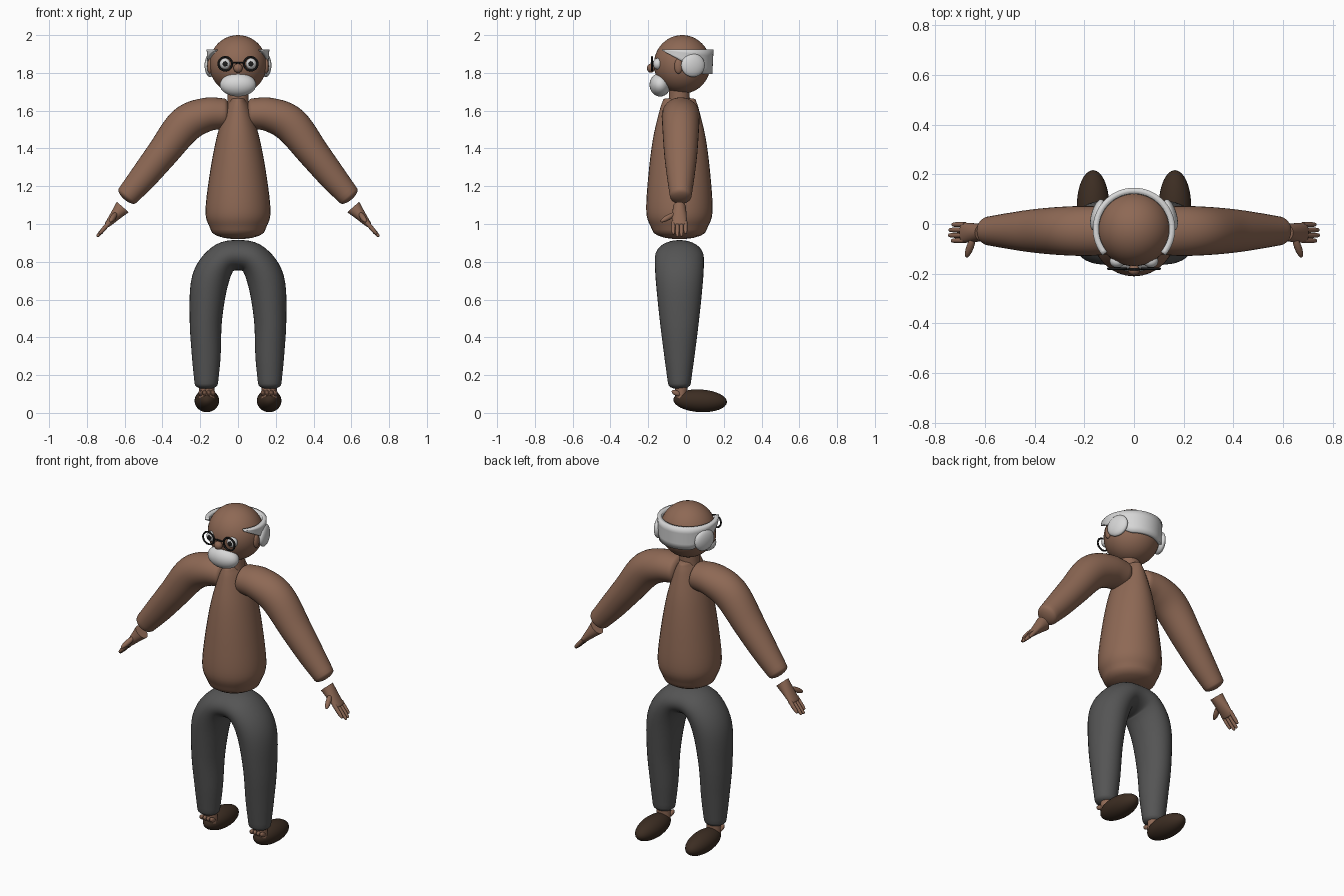
import bpy, bmesh, math
from mathutils import Vector, Matrix

cube = bpy.data.objects.get("Cube")
if cube:
    bpy.data.objects.remove(cube, do_unlink=True)


def material(name, color):
    m = bpy.data.materials.new(name)
    m.use_nodes = True
    m.diffuse_color = (*color, 1)
    bsdf = m.node_tree.nodes["Principled BSDF"]
    bsdf.inputs["Base Color"].default_value = (*color, 1)
    bsdf.inputs["Roughness"].default_value = 0.6
    return m


SKIN = material("brown skin", (0.27, 0.14, 0.09))
GREY = material("charcoal cloth", (0.09, 0.09, 0.09))
LEATHER = material("dark brown leather", (0.045, 0.026, 0.016))
WHITE = material("white hair", (0.68, 0.68, 0.68))
BLACK = material("black", (0.012, 0.012, 0.012))
SIDES = (("left", 1), ("right", -1))


def finish(name, bm, mat, angle=50):
    bmesh.ops.recalc_face_normals(bm, faces=bm.faces)
    mesh = bpy.data.meshes.new(name)
    bm.to_mesh(mesh)
    bm.free()
    mesh.materials.append(mat)
    ob = bpy.data.objects.new(name, mesh)
    bpy.context.collection.objects.link(ob)
    bpy.ops.object.select_all(action="DESELECT")
    ob.select_set(True)
    bpy.context.view_layer.objects.active = ob
    bpy.ops.object.shade_smooth_by_angle(angle=math.radians(angle))
    return ob


def ball(name, loc, radii, mat, rot=None, seg=32):
    bm = bmesh.new()
    turn = rot or Matrix.Identity(4)
    m = Matrix.Translation(loc) @ turn @ Matrix.Diagonal((*radii, 1))
    bmesh.ops.create_uvsphere(bm, u_segments=seg, v_segments=seg // 2, radius=1, matrix=m)
    return finish(name, bm, mat)


def spline(pts, steps):
    """Catmull-Rom interpolation of equally sized tuples."""
    p = [Vector(q) for q in pts]
    p = [p[0] * 2 - p[1]] + p + [p[-1] * 2 - p[-2]]
    out = []
    for a, b, c, d in zip(p, p[1:], p[2:], p[3:]):
        for k in range(steps):
            t = k / steps
            out.append(0.5 * (2 * b + (c - a) * t + (2 * a - 5 * b + 4 * c - d) * t * t
                              + (3 * b - a - 3 * c + d) * t ** 3))
    return out + [p[-2]]


def tube(name, stations, mat, caps=(0.5, 0.5), y=-0.035, seg=32, steps=6):
    """Loft through (x, z, in-plane radius, y radius) with rounded ends."""
    st = spline(stations, steps)
    rings = []
    for i, s in enumerate(st):
        d = st[min(i + 1, len(st) - 1)] - st[max(i - 1, 0)]
        t = Vector((d[0], 0, d[1])).normalized()
        rings.append((Vector((s[0], y, s[1])), t, s[2], s[3]))

    def cap(ring, sign, depth):
        c, t, ru, rv = ring
        angles = [math.radians(a) for a in (20, 40, 60, 80)]
        return [(c + t * sign * depth * min(ru, rv) * math.sin(a), t,
                 ru * math.cos(a), rv * math.cos(a)) for a in angles]

    if caps[0]:
        rings = cap(rings[0], -1, caps[0])[::-1] + rings
    if caps[1]:
        rings += cap(rings[-1], 1, caps[1])
    bm = bmesh.new()
    loops = []
    for c, t, ru, rv in rings:
        u = Vector((t.z, 0, -t.x))
        loops.append([bm.verts.new(c + u * ru * math.cos(a) + Vector((0, rv * math.sin(a), 0)))
                      for a in (2 * math.pi * k / seg for k in range(seg))])
    for a, b in zip(loops, loops[1:]):
        for k in range(seg):
            j = (k + 1) % seg
            bm.faces.new((a[k], a[j], b[j], b[k]))
    bm.faces.new(loops[0])
    bm.faces.new(loops[-1])
    return finish(name, bm, mat)


def ring(name, loc, major, minor, mat):
    bpy.ops.mesh.primitive_torus_add(location=loc, rotation=(math.pi / 2, 0, 0), major_radius=major,
                                     minor_radius=minor, major_segments=32, minor_segments=8)
    ob = bpy.context.object
    ob.name = name
    ob.data.materials.append(mat)
    bpy.ops.object.shade_smooth()


# Torso and neck
tube("torso", [(0, 0.97, 0.145, 0.145), (0, 1.06, 0.172, 0.175), (0, 1.25, 0.152, 0.165),
               (0, 1.45, 0.115, 0.14), (0, 1.6, 0.07, 0.105), (0, 1.66, 0.04, 0.085)],
     SKIN, (0.35, 0.2))
tube("neck", [(0, 1.6, 0.06, 0.058), (0, 1.66, 0.056, 0.055), (0, 1.73, 0.056, 0.055)], SKIN, (0, 0))

# Trousers: one arched tube from cuff to cuff
leg = [(0.168, 0.155, 0.062, 0.06), (0.168, 0.3, 0.076, 0.08), (0.17, 0.5, 0.086, 0.105),
       (0.148, 0.7, 0.098, 0.125), (0.085, 0.81, 0.086, 0.13)]
mirrored = [(-x, z, a, b) for x, z, a, b in leg]
tube("trousers", leg + [(0, 0.835, 0.08, 0.125)] + mirrored[::-1], GREY, (0.5, 0.5))

for side, s in SIDES:
    # Arm
    arm = [(0.07, 1.585, 0.08, 0.09), (0.17, 1.578, 0.09, 0.1), (0.28, 1.525, 0.097, 0.098),
           (0.4, 1.375, 0.084, 0.088), (0.5, 1.25, 0.073, 0.073), (0.585, 1.15, 0.06, 0.058)]
    tube(side + "_arm", [(s * x, z, a, b) for x, z, a, b in arm], SKIN, (0.35, 0.45), y=-0.028)

    # Hand: palm, four fingers and a thumb
    palm = [(0.61, 1.09, 0.042, 0.034), (0.645, 1.05, 0.03, 0.038), (0.69, 0.998, 0.016, 0.041)]
    tube(side + "_palm", [(s * x, z, a, b) for x, z, a, b in palm], SKIN, (0, 0.6), seg=24)
    for i, length in enumerate((0.055, 0.068, 0.066, 0.052)):
        finger = [(0.68, 1.01, 0.012, 0.0105), (0.68 + 0.65 * length, 1.01 - 0.76 * length, 0.011, 0.01),
                  (0.682 + 0.88 * length, 1.008 - 1.02 * length, 0.008, 0.008)]
        tube(f"{side}_finger_{i + 1}", [(s * x, z, a, b) for x, z, a, b in finger], SKIN,
             (0, 0.9), y=-0.067 + 0.0215 * i, seg=12, steps=3)
    aim = Vector((s * 0.03, -0.08, -0.045)).to_track_quat("Z", "Y").to_matrix().to_4x4()
    ball(side + "_thumb", (s * 0.66, -0.092, 1.036), (0.015, 0.015, 0.052), SKIN, aim, 16)

    # Shoe, ankle and toes
    ball(side + "_shoe", (s * 0.165, 0.075, 0.064), (0.065, 0.142, 0.06), LEATHER,
         Matrix.Rotation(math.radians(-3), 4, "X"))
    tube(side + "_ankle", [(s * 0.165, 0.07, 0.042, 0.03), (s * 0.165, 0.15, 0.04, 0.035)],
         SKIN, (0, 0), y=-0.025, seg=20)
    for i in range(4):
        ball(f"{side}_toe_{i + 1}", (s * (0.132 + 0.022 * i), -0.052, 0.105), (0.012, 0.026, 0.014),
             SKIN, Matrix.Rotation(math.radians(-25), 4, "X"), 12)

# Head, nose and beard
ball("head", (0, -0.02, 1.845), (0.152, 0.15, 0.155), SKIN, seg=48)
ball("nose", (0, -0.186, 1.825), (0.024, 0.021, 0.024), SKIN, seg=24)
ball("beard", (0, -0.137, 1.737), (0.096, 0.056, 0.062), WHITE)

# Hair band around the back of the head, its lower edge rising to points at the front
bm = bmesh.new()
columns = []
for k in range(49):
    a = math.radians(-40 + 260 * k / 48)
    low = 0.005 + 0.125 * min(1, (math.sin(a) + math.sin(math.radians(40))) / 1.4)
    column = []
    for j in range(5):
        drop = low * j / 4
        r = 0.166 - 0.05 * drop
        column.append(bm.verts.new((r * math.cos(a), -0.02 + r * math.sin(a), 1.923 - drop)))
    columns.append(column)
for a, b in zip(columns, columns[1:]):
    for j in range(4):
        bm.faces.new((a[j], a[j + 1], b[j + 1], b[j]))
hair = finish("hair_band", bm, WHITE)
solid = hair.modifiers.new("thickness", "SOLIDIFY")
solid.thickness = 0.024
solid.offset = -1 if hair.data.polygons[96].normal.y > 0 else 1

for side, s in SIDES:
    # Hair tuft, ear, eye and spectacle rim
    ball(side + "_hair_tuft", (s * 0.147, 0.037, 1.84), (0.025, 0.065, 0.062), WHITE,
         Matrix.Rotation(math.radians(s * 16), 4, "Z"))
    ball(side + "_ear", (s * 0.149, -0.04, 1.835), (0.014, 0.022, 0.04), SKIN, seg=20)
    ball(side + "_eye", (s * 0.068, -0.15, 1.848), (0.03, 0.026, 0.03), WHITE, seg=24)
    ball(side + "_pupil", (s * 0.068, -0.173, 1.848), (0.014, 0.0045, 0.014), BLACK, seg=16)
    ring(side + "_spectacle_rim", (s * 0.068, -0.18, 1.848), 0.036, 0.005, BLACK)
ball("spectacle_bridge", (0, -0.182, 1.853), (0.036, 0.005, 0.005), BLACK, seg=12)
